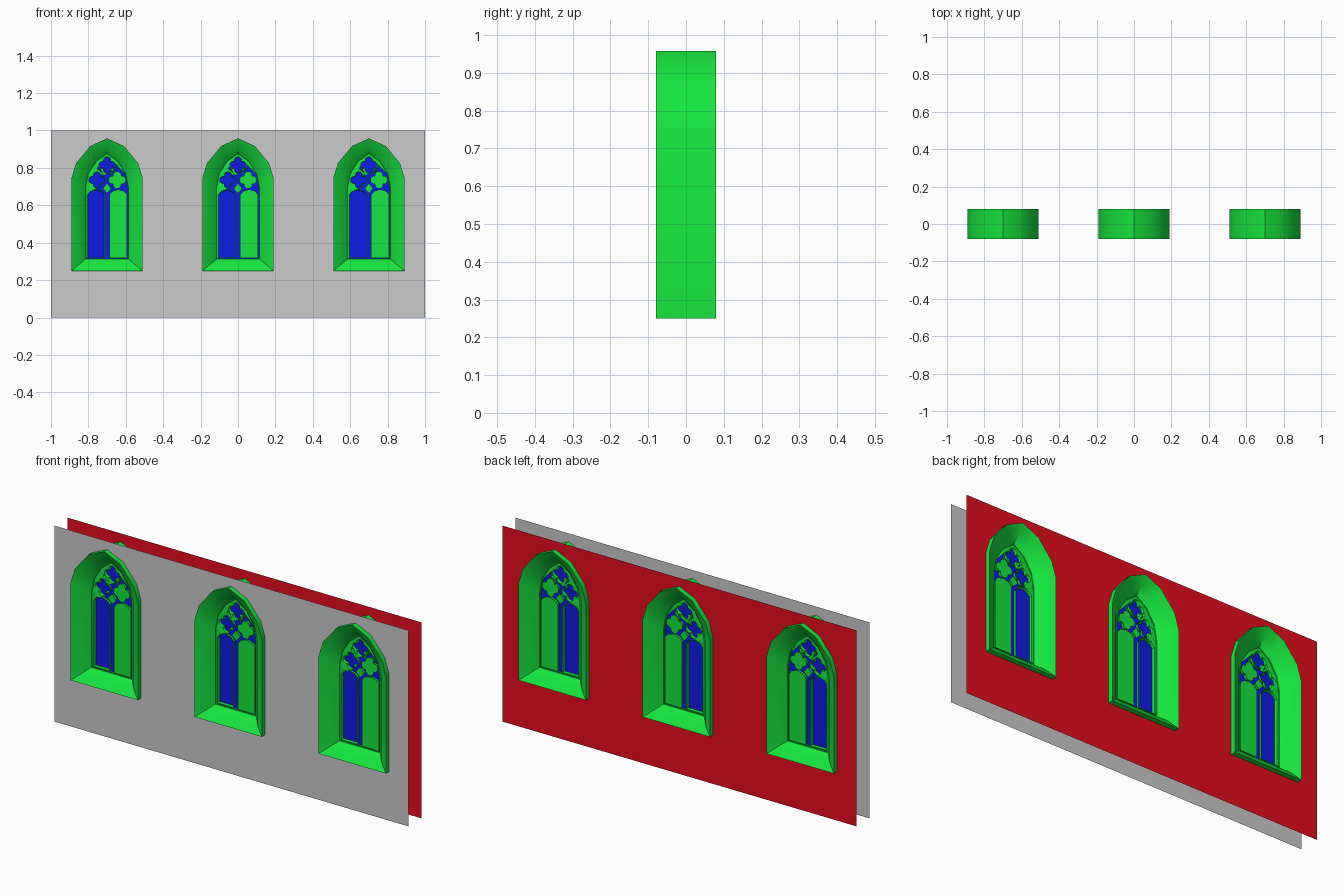
import bpy, bmesh
from math import sin, cos, pi, sqrt

if "Cube" in bpy.data.objects:
    bpy.data.objects.remove(bpy.data.objects["Cube"])


def material(name, rgb):
    m = bpy.data.materials.new(name)
    m.diffuse_color = (*rgb, 1)
    m.use_nodes = True
    m.node_tree.nodes["Principled BSDF"].inputs["Base Color"].default_value = m.diffuse_color
    return m


GREEN = material("green_stone", (0.008, 0.8, 0.05))
BLUE = material("blue_glass", (0.005, 0.012, 0.8))
RED = material("red_wall", (0.8, 0.004, 0.012))
WINDOWS = {"left": -0.7, "middle": 0.0, "right": 0.7}


def mirrored(right):
    """Closed outline from right-hand points listed bottom to apex (x = 0 last)."""
    return right + [(-x, z) for x, z in reversed(right[:-1])]


OUTER = mirrored([(.19, .25), (.19, .747), (.166, .825), (.09, .917), (0, .958)])
INNER = mirrored([(.115, .312), (.115, .695), (.1, .77), (.058, .835), (0, .877)])


def quatrefoil(cx, cz, d, r, n=8):
    pts = []
    for k in range(4):
        for i in range(n):
            a = -pi / 4 + pi / 2 * i / n
            dist = d * cos(a) + sqrt(r * r - (d * sin(a)) ** 2)
            t = a + k * pi / 2
            pts.append((cx + dist * cos(t), cz + dist * sin(t)))
    return pts


def sheet(name, outlines, y, mat=None, extrude=0, bevel=0):
    """Filled flat outline with holes, standing upright, as a mesh."""
    cu = bpy.data.curves.new(name, "CURVE")
    cu.dimensions, cu.fill_mode = "2D", "BOTH"
    cu.extrude, cu.bevel_depth, cu.offset, cu.bevel_resolution = extrude, bevel, -bevel, 1
    for pts in outlines:
        sp = cu.splines.new("POLY")
        sp.points.add(len(pts) - 1)
        for p, (x, z) in zip(sp.points, pts):
            p.co = (x, z, 0, 1)
        sp.use_cyclic_u = True
    tmp = bpy.data.objects.new(name + "_curve", cu)
    bpy.context.collection.objects.link(tmp)
    bpy.context.view_layer.update()
    me = bpy.data.meshes.new_from_object(tmp.evaluated_get(bpy.context.evaluated_depsgraph_get()))
    bpy.data.objects.remove(tmp)
    me.materials.clear()
    bm = bmesh.new()
    bm.from_mesh(me)
    for v in bm.verts:
        x, z, d = v.co
        v.co = (x, y - d, z)
    bm.normal_update()
    if extrude:
        bmesh.ops.remove_doubles(bm, verts=bm.verts, dist=1e-5)
        bmesh.ops.recalc_face_normals(bm, faces=bm.faces)
    else:  # flat sheets face outwards from the wall core
        want = 1 if y > 0 else -1
        bmesh.ops.reverse_faces(bm, faces=[f for f in bm.faces if f.normal.y * want < 0])
    for f in bm.faces:
        f.material_index = 0
        f.smooth = False
    bm.to_mesh(me)
    bm.free()
    return add(name, me, mat)


def add(name, me, mat):
    me.name = name
    if mat:
        me.materials.append(mat)
    ob = bpy.data.objects.new(name, me)
    bpy.context.collection.objects.link(ob)
    return ob


def surround(name):
    """Splayed stone surround: rings blended from outer to inner outline."""
    profile = [(0, -.079), (.55, -.054), (1, -.018), (1, .018), (.55, .054), (0, .079)]
    bm = bmesh.new()
    rings = []
    for t, y in profile:
        rings.append([bm.verts.new((a[0] + (b[0] - a[0]) * t, y, a[1] + (b[1] - a[1]) * t))
                      for a, b in zip(OUTER, INNER)])
    n = len(OUTER)
    for r, s in zip(rings, rings[1:] + rings[:1]):
        for i in range(n):
            j = (i + 1) % n
            bm.faces.new((r[i], r[j], s[j], s[i]))
    bmesh.ops.recalc_face_normals(bm, faces=bm.faces)
    me = bpy.data.meshes.new(name)
    bm.to_mesh(me)
    bm.free()
    return add(name, me, GREEN)


# Tracery openings: two lancets, three quatrefoils, small piercings
right_lancet = [(.016, .322), (.103, .322), (.103, .655), (.09, .672), (.06, .681), (.03, .672), (.016, .655)]
right_gap = [(.028, .776), (.05, .795), (.045, .81)]
holes = [right_lancet, right_gap, quatrefoil(.054, .735, .024, .0185)]
holes += [[(-x, z) for x, z in h] for h in holes]
holes += [quatrefoil(0, .815, .024, .0185), [(0, .67), (.018, .69), (0, .712), (-.018, .69)]]

# Two wall skins with window openings
openings = [[(x + cx, z) for x, z in OUTER] for cx in WINDOWS.values()]
wall = [(-1, 0), (1, 0), (1, 1), (-1, 1)]
sheet("front_wall", [wall] + openings, -.053)
sheet("back_wall", [wall] + openings, .053, RED)

# One window, then linked copies
parts = [surround("window_surround"),
         sheet("window_tracery", [INNER] + holes, 0, GREEN, extrude=.012, bevel=.004),
         sheet("window_glass", [INNER], 0, BLUE)]
for ob in parts[:2]:
    bpy.ops.object.select_all(action="DESELECT")
    ob.select_set(True)
    bpy.context.view_layer.objects.active = ob
    bpy.ops.object.shade_smooth_by_angle(angle=0.6)
for ob in parts:
    base = ob.name
    ob.name = base + "_middle"
    for side in ("left", "right"):
        c = ob.copy()
        c.name = f"{base}_{side}"
        c.location.x = WINDOWS[side]
        bpy.context.collection.objects.link(c)
